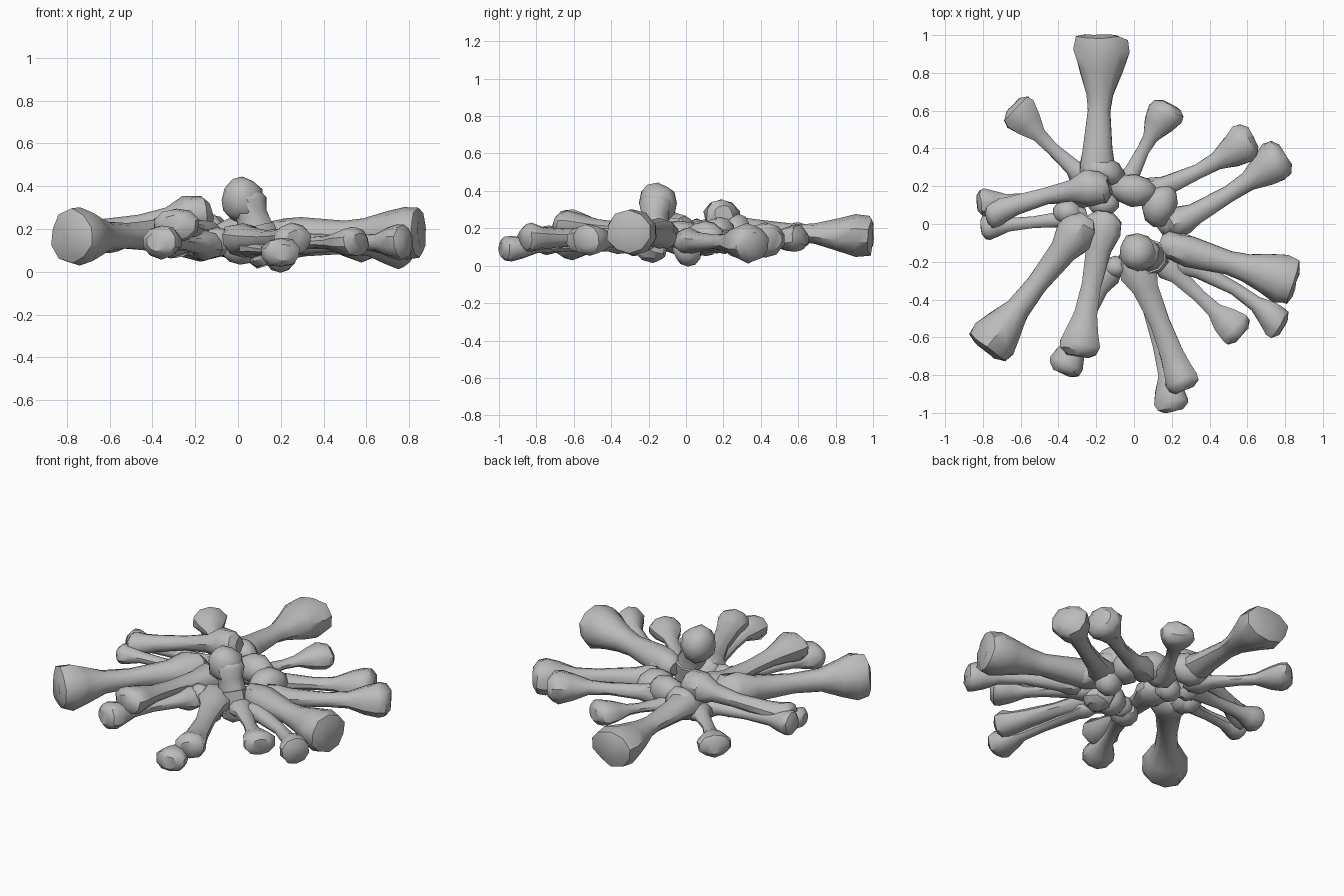
import bpy
import bmesh
import math
import random
from mathutils import Vector

random.seed(4)
SIDES = 10

default = bpy.data.objects.get("Cube")
if default:
    bpy.data.objects.remove(default, do_unlink=True)

bone_grey = bpy.data.materials.new("bone_grey")
bone_grey.use_nodes = True
colour = (0.5, 0.5, 0.5, 1)
bone_grey.diffuse_color = colour
bone_grey.node_tree.nodes["Principled BSDF"].inputs["Base Color"].default_value = colour


def bone(name, inner, outer, knuckle, shaft, head, tall=0.85, bow=0.0, dome=0.25):
    """Loft a faceted bone from its inner knuckle to its flared, domed head."""
    start, end = Vector(inner), Vector(outer)
    axis = end - start
    length = axis.length
    along = axis.normalized()
    guide = Vector((0, 1, 0)) if abs(along.z) > 0.8 else Vector((0, 0, 1))
    side = along.cross(guide).normalized()
    up = side.cross(along)

    # Distance along the bone, radius, and how uneven the ring is
    rings = [
        (0, knuckle * 0.5, 0.1),
        (knuckle * 0.35, knuckle * 0.9, 0.08),
        (knuckle * 1.1, knuckle, 0.08),
        (knuckle * 2.0, shaft * 1.2, 0.03),
        (length * 0.5, shaft * 0.92, 0.02),
        (length - head * 2.1, shaft * 1.08, 0.03),
        (length - head * 1.25, head * 0.8, 0.05),
        (length - head * 0.6, head, 0.06),
        (length - head * dome, head * 0.92, 0.06),
        (length, head * 0.55, 0.05),
    ]
    bm = bmesh.new()
    loops = []
    for distance, radius, rough in rings:
        t = distance / length
        centre = start + along * distance + side * bow * math.sin(math.pi * t)
        loop = []
        for i in range(SIDES):
            angle = math.tau * i / SIDES + 0.3
            r = radius * (1 + random.uniform(-rough, rough))
            offset = side * math.cos(angle) * r + up * math.sin(angle) * r * tall
            push = along * random.uniform(-rough, rough) * radius
            loop.append(bm.verts.new(centre + offset + push))
        loops.append(loop)
    for a, b in zip(loops, loops[1:]):
        for i in range(SIDES):
            j = (i + 1) % SIDES
            bm.faces.new((a[i], a[j], b[j], b[i]))
    bm.faces.new(loops[0][::-1])
    bm.faces.new(loops[-1])
    bmesh.ops.recalc_face_normals(bm, faces=bm.faces)
    add_object(name, bm)


def lump(name, centre, size, turn=0.0):
    """Add a rough knuckle, turned about the vertical."""
    bm = bmesh.new()
    bmesh.ops.create_icosphere(bm, subdivisions=2, radius=1)
    for v in bm.verts:
        v.co *= random.uniform(0.92, 1.06)
        x, y, z = (c * s for c, s in zip(v.co, size))
        v.co = Vector((x * math.cos(turn) - y * math.sin(turn),
                       x * math.sin(turn) + y * math.cos(turn), z)) + Vector(centre)
    add_object(name, bm)


def add_object(name, bm):
    mesh = bpy.data.meshes.new(name)
    bm.to_mesh(mesh)
    bm.free()
    mesh.materials.append(bone_grey)
    obj = bpy.data.objects.new(name, mesh)
    bpy.context.collection.objects.link(obj)
    bpy.ops.object.select_all(action="DESELECT")
    obj.select_set(True)
    bpy.context.view_layer.objects.active = obj
    bpy.ops.object.shade_smooth_by_angle(angle=math.radians(40))


# Bones pointing to the back
bone("back_long_bone", (-.2, .2, .19), (-.17, 1, .16), .1, .068, .15, .75, dome=.1)
bone("back_right_bone", (-.2, .2, .14), (-.64, .63, .16), .08, .038, .1, .75, -.02)
bone("back_left_bone", (-.07, .13, .12), (.2, .63, .15), .08, .038, .1, .75, -.02)
bone("back_left_outer_bone", (.02, .15, .13), (.63, .46, .14), .08, .045, .11, .85, .03)
bone("left_rear_bone", (.18, -.02, .13), (.8, .37, .12), .08, .05, .115, .9, .02)

# Bones pointing to the model's left
bone("left_thick_bone", (.14, -.1, .17), (.86, -.31, .18), .08, .072, .135, .95, dome=.15)
bone("left_lower_bone", (.23, -.2, .13), (.79, -.55, .14), .06, .04, .09, .95, -.04)
bone("left_front_bone", (.13, -.18, .13), (.57, -.59, .14), .07, .04, .095, .75)

# Bones pointing to the front
bone("front_bone", (-.02, -.16, .15), (.27, -.88, .15), .1, .06, .095, .8, -.01)
bone("front_low_bone", (.05, -.3, .11), (.21, -.99, .09), .06, .035, .095, .75)
bone("front_right_bone", (-.15, .06, .16), (-.3, -.7, .22), .1, .058, .11, .75)
bone("front_right_low_bone", (-.12, -.2, .12), (-.38, -.79, .14), .08, .04, .095, .85)
bone("front_right_large_bone", (-.24, .03, .17), (-.79, -.67, .165), .11, .064, .135, 1.0, dome=.15)

# Bones pointing to the model's right
bone("right_raised_bone", (-.13, .2, .28), (-.78, .04, .17), .1, .05, .08, .9, .03)
bone("right_short_bone", (-.25, .04, .13), (-.81, -.02, .14), .08, .035, .07)
bone("right_rear_bone", (-.2, .16, .14), (-.83, .11, .16), .07, .035, .075, 1.0)

# Bone standing on end in the middle
bone("upright_bone", (.13, -.19, .03), (.03, -.15, .38), .09, .08, .095, .95, dome=.4)
lump("upright_head", (.02, -.15, .335), (.1, .105, .11))

# Knuckles heaped in the middle
lump("back_knuckle", (-.17, .28, .18), (.12, .08, .1), -.3)
lump("rear_knuckle", (0, .18, .17), (.13, .09, .09), -.15)
lump("left_knuckle", (.14, .1, .15), (.09, .12, .09), -.3)
lump("low_knuckle", (.2, .01, .085), (.085, .08, .09))
lump("small_knuckle", (.26, -.1, .15), (.06, .05, .06))
lump("middle_knuckle", (.01, -.2, .12), (.1, .09, .09))
lump("front_knuckle", (-.1, -.23, .14), (.07, .06, .07))
lump("inner_knuckle", (-.16, .11, .12), (.08, .07, .07))
lump("right_knuckle", (-.35, .06, .14), (.08, .07, .08))
